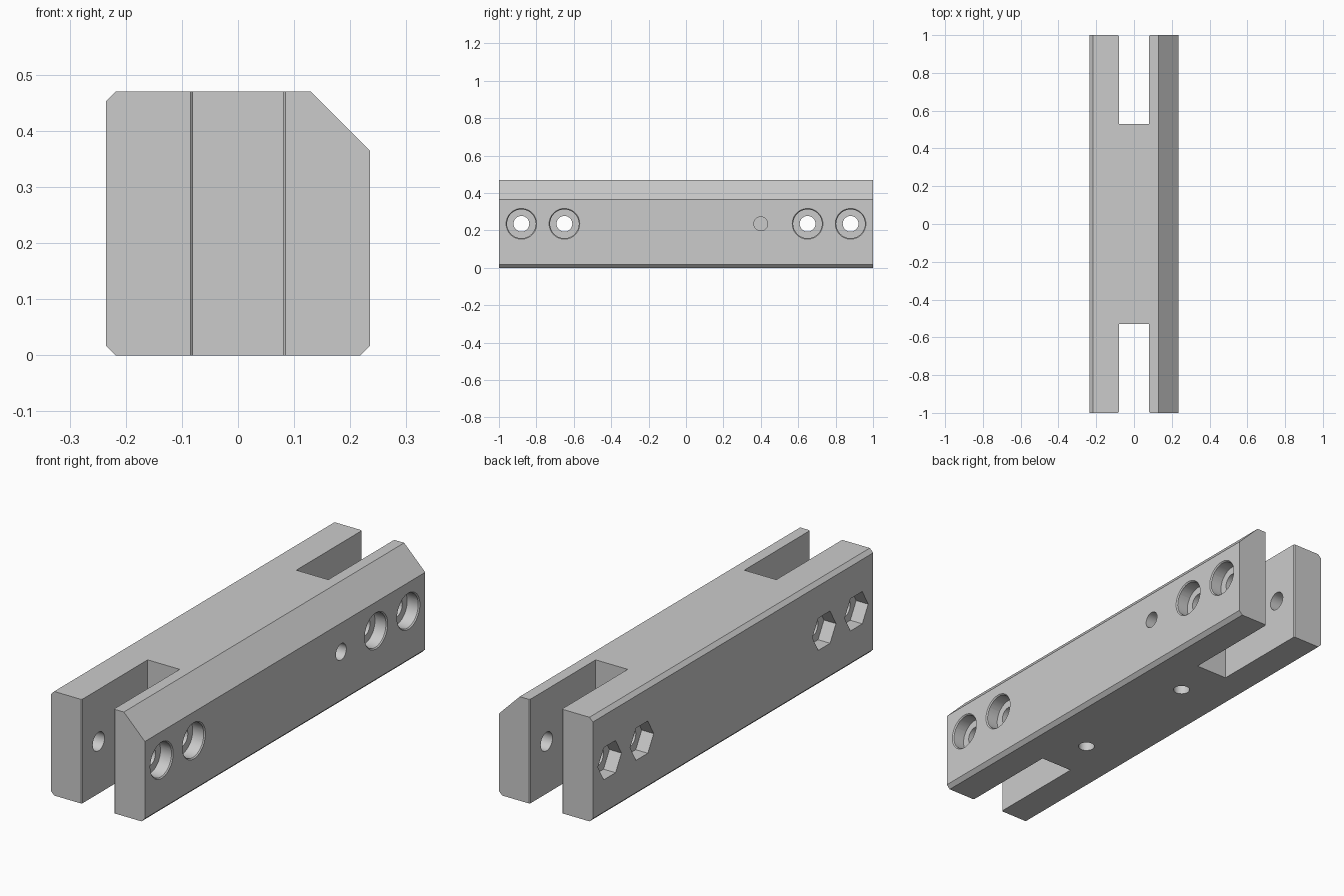
import bpy
import bmesh
import math
from mathutils import Matrix, Vector

if "Cube" in bpy.data.objects:
    bpy.data.objects.remove(bpy.data.objects["Cube"], do_unlink=True)

HALF_W, HEIGHT, MID_Z = 0.235, 0.47, 0.235
EDGE = 0.017          # small edge chamfer
SLOT, SLOT_END = 0.08, 0.53
TURN_X = Matrix.Rotation(math.pi / 2, 4, "Y")

grey = bpy.data.materials.new("plain grey")
grey.use_nodes = True
grey.diffuse_color = (0.6, 0.6, 0.6, 1)
grey.node_tree.nodes["Principled BSDF"].inputs["Base Color"].default_value = (0.6, 0.6, 0.6, 1)


def finish(name, bm):
    bmesh.ops.recalc_face_normals(bm, faces=bm.faces)
    mesh = bpy.data.meshes.new(name)
    bm.to_mesh(mesh)
    bm.free()
    mesh.materials.append(grey)
    obj = bpy.data.objects.new(name, mesh)
    bpy.context.collection.objects.link(obj)
    return obj


def prism(name, points, direction):
    """Extrude a closed outline along a direction."""
    bm = bmesh.new()
    face = bm.faces.new([bm.verts.new(p) for p in points])
    grown = bmesh.ops.extrude_face_region(bm, geom=[face])
    verts = [g for g in grown["geom"] if isinstance(g, bmesh.types.BMVert)]
    bmesh.ops.translate(bm, verts=verts, vec=Vector(direction))
    return finish(name, bm)


def plug(name, r1, r2, depth, place, sides=48):
    """Cylinder, cone or hexagon used as a cutter."""
    bm = bmesh.new()
    bmesh.ops.create_cone(bm, cap_ends=True, segments=sides, radius1=r1,
                          radius2=r2, depth=depth, matrix=place)
    return finish(name, bm)


def x_plug(name, y, x0, x1, r0, r1, sides=48):
    place = Matrix.Translation(((x0 + x1) / 2, y, MID_Z)) @ TURN_X
    return plug(name, r0, r1, x1 - x0, place, sides)


def cut(body, cutter):
    cutter.hide_render = True
    mod = body.modifiers.new("cut", "BOOLEAN")
    mod.operation, mod.solver, mod.object = "DIFFERENCE", "EXACT", cutter
    bpy.ops.object.modifier_apply(modifier=mod.name)
    bpy.data.objects.remove(cutter, do_unlink=True)


# Main bar with chamfered long edges and a large bevel at the upper left
w, h, e, big = HALF_W, HEIGHT, EDGE, 0.105
outline = [(-w + e, 0), (w - e, 0), (w, e), (w, h - big), (w - big, h),
           (-w + e, h), (-w, h - e), (-w, e)]
bar = prism("clamp_bar", [(x, -1, z) for x, z in outline], (0, 2, 0))
bpy.context.view_layer.objects.active = bar
bar.select_set(True)

for end in (-1, 1):
    # Open slot with lightly chamfered mouth
    half = [(SLOT, SLOT_END), (SLOT, 0.995), (SLOT + 0.015, 1.01)]
    plan = half + [(-x, y) for x, y in reversed(half)]
    cut(bar, prism("slot_cutter", [(x, end * y, -0.1) for x, y in plan], (0, 0, 0.7)))

    # Bolt holes: bore, counterbore with broken rim, hexagonal nut pocket
    for y in (end * 0.65, end * 0.88):
        cut(bar, x_plug("bore_cutter", y, -0.3, 0.3, 0.042, 0.042))
        cut(bar, x_plug("counterbore_cutter", y, w - 0.06, 0.3, 0.077, 0.077))
        cut(bar, x_plug("rim_cutter", y, w - 0.006, w + 0.006, 0.076, 0.088))
        cut(bar, x_plug("nut_pocket_cutter", y, -0.3, -w + 0.06, 0.084, 0.084, 6))

    # Blind holes in the underside
    cut(bar, plug("bottom_hole_cutter", 0.035, 0.035, 0.4,
                  Matrix.Translation((0, end * 0.325, 0))))

# Blind hole in the left side
cut(bar, x_plug("side_hole_cutter", 0.4, 0.04, 0.3, 0.037, 0.037))

bpy.ops.object.shade_smooth_by_angle(angle=math.radians(30))
